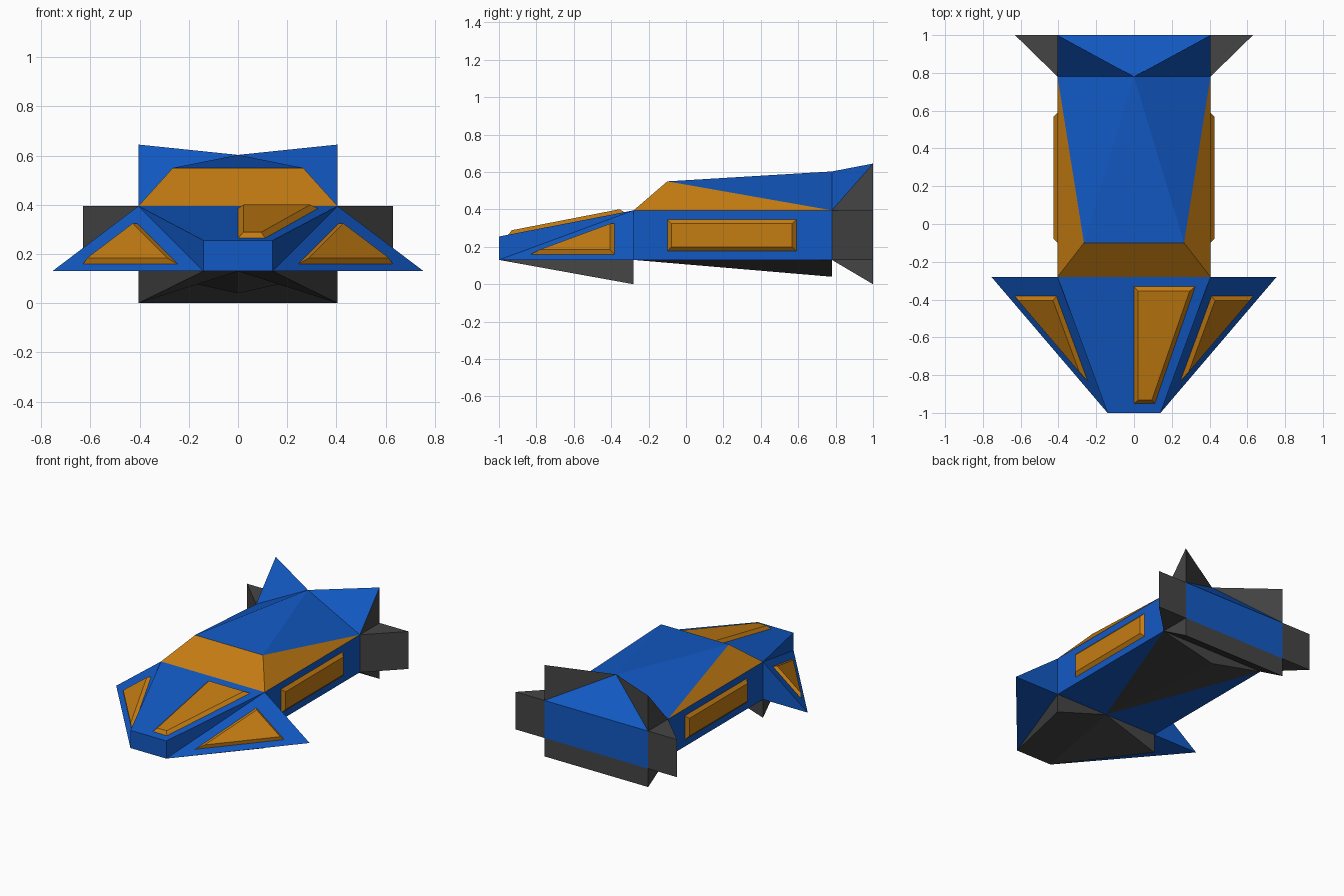
import bpy, bmesh
from mathutils import Vector

if "Cube" in bpy.data.objects:
    bpy.data.objects.remove(bpy.data.objects["Cube"])

# Named corner points of the right half; the lowercase letter is the mirrored point
PTS = {
    "A": (.14, -1, .13), "B": (.14, -1, .255),              # nose tip
    "C": (.405, -.28, .395), "D": (.755, -.28, .13),        # shoulder, wing tip
    "E": (.405, -.28, .13), "P": (0, -.28, .13), "R": (.405, -.28, 0),
    "F": (.265, -.1, .55), "G": (0, .78, .603),             # roof
    "H": (.405, .78, .395), "I": (.405, .78, .13), "Q": (0, .78, .04),
    "J": (.405, 1, .395), "K": (.405, 1, .13), "L": (.405, 1, .645),
    "M": (.63, 1, .395), "N": (.63, 1, .13), "O": (.405, 1, 0),
}


def material(name, rgb):
    m = bpy.data.materials.new(name)
    m.diffuse_color = (*rgb, 1)
    m.use_nodes = True
    m.node_tree.nodes["Principled BSDF"].inputs["Base Color"].default_value = m.diffuse_color
    return m


BLUE = material("blue_paint", (.006, .10, .55))
ORANGE = material("orange_glass", (.55, .20, .006))
DARK = material("dark_metal", (.06, .06, .06))


def finish(name, bm, mats):
    me = bpy.data.meshes.new(name)
    bm.to_mesh(me)
    bm.free()
    for m in mats:
        me.materials.append(m)
    ob = bpy.data.objects.new(name, me)
    bpy.context.collection.objects.link(ob)
    return ob


def canon(c):
    return c.upper() if PTS[c.upper()][0] == 0 else c


def shell(name, *groups):
    """Each group is (material, 'faces spelled with point letters'); mirrored in x."""
    bm, verts, done = bmesh.new(), {}, set()

    def vert(c):
        if c not in verts:
            x, y, z = PTS[c.upper()]
            verts[c] = bm.verts.new((x if c.isupper() else -x, y, z))
        return verts[c]

    for i, (_, words) in enumerate(groups):
        for word in words.split():
            for w in (word, word.swapcase()):
                w = [canon(c) for c in w]
                if frozenset(w) not in done:
                    done.add(frozenset(w))
                    bm.faces.new([vert(c) for c in w]).material_index = i
    bmesh.ops.recalc_face_normals(bm, faces=bm.faces[:])
    return finish(name, bm, [g[0] for g in groups])


def panel(name, pts, out, inset=.022, lift=.02, side=1):
    """Raised bevelled panel lying on the hull."""
    bm = bmesh.new()
    f = bm.faces.new([bm.verts.new((p[0] * side, p[1], p[2])) for p in pts])
    f.normal_update()
    if f.normal.dot(Vector((out[0] * side, out[1], out[2]))) < 0:
        f.normal_flip()
    bmesh.ops.inset_region(bm, faces=[f], thickness=inset, depth=lift,
                           use_boundary=True, use_even_offset=True)
    return finish(name, bm, [ORANGE])


# Main body with nose and swept front wings
shell("hull", (BLUE, "ABba BCcb ABC ACD CDE ADE CEIH EPI"))
# Windscreen, side windows and roof
shell("cabin", (ORANGE, "CcfF CFH"), (BLUE, "FfG FGH"))
# Rear end: deck, upright fins, side fins and lower flap
shell("tail", (BLUE, "JKkj JjG GHL"),
      (DARK, "HLJ GLJ HJM IKN HMNI JMNK IioO KkoO IKO"))
# Underside parts
shell("front_skids", (DARK, "aAP PAR AER PER"))
shell("keel", (DARK, "PIQ IQi"))

# Wing panels: the wing triangle scaled about its centre
tri = [Vector(PTS[c]) for c in "ADC"]
mid = sum(tri, Vector()) / 3
shift = Vector((-.005, -.012, -.004))
wing = [mid + shift + (p - mid) * .625 for p in tri]
flank = [(.405, y, z) for y, z in ((-.1, .178), (.59, .178), (.59, .347), (-.1, .347))]
for label, s in (("right", 1), ("left", -1)):
    panel(label + "_wing_panel", wing, (.5, -.5, .7), inset=.016, side=s)
    panel(label + "_side_panel", flank, (1, 0, 0), side=s)


# Hood panel, only on the right half
def hood(x, y):
    return (x, y, .255 + .14 * (y + 1) / .72)


panel("hood_panel", [hood(0, -.95), hood(.11, -.95), hood(.325, -.33), hood(0, -.33)], (0, 0, 1))
